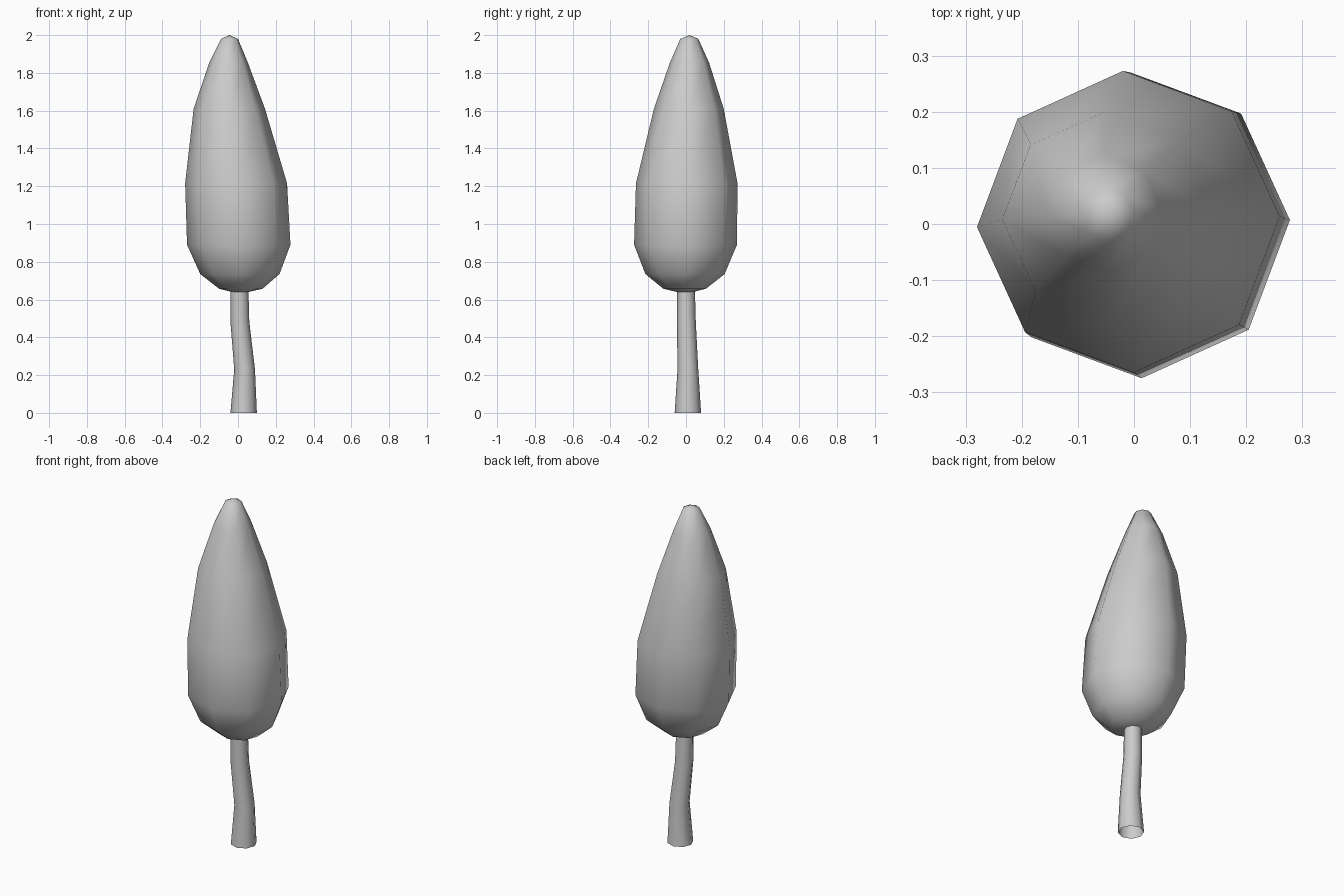
import bpy, bmesh, math

if "Cube" in bpy.data.objects:
    bpy.data.objects.remove(bpy.data.objects["Cube"])

SIDES = 8
TWIST = math.radians(2)


def loft(name, rings, bottom=None, top=None):
    """Skin eight-sided rings (x0, x1, y0, y1, z); optional pole points close the ends."""
    bm = bmesh.new()
    loops = []
    for x0, x1, y0, y1, z in rings:
        cx, cy, rx, ry = (x0 + x1) / 2, (y0 + y1) / 2, (x1 - x0) / 2, (y1 - y0) / 2
        angles = [TWIST + 2 * math.pi * i / SIDES for i in range(SIDES)]
        loops.append([bm.verts.new((cx + rx * math.cos(a), cy + ry * math.sin(a), z)) for a in angles])
    for a, b in zip(loops, loops[1:]):
        for i in range(SIDES):
            j = (i + 1) % SIDES
            bm.faces.new((a[i], a[j], b[j], b[i]))
    for pole, ring in ((bottom, loops[0]), (top, loops[-1])):
        if pole:
            v = bm.verts.new(pole)
            for i in range(SIDES):
                bm.faces.new((ring[i], ring[(i + 1) % SIDES], v))
    bmesh.ops.recalc_face_normals(bm, faces=bm.faces[:])
    for f in bm.faces:
        f.smooth = True
    mesh = bpy.data.meshes.new(name)
    bm.to_mesh(mesh)
    bm.free()
    obj = bpy.data.objects.new(name, mesh)
    bpy.context.collection.objects.link(obj)
    return obj


# Crown: tapered teardrop leaning slightly to the left at the tip
loft("crown", [
    (-0.10, 0.13, -0.12, 0.105, 0.657),
    (-0.20, 0.22, -0.215, 0.205, 0.735),
    (-0.27, 0.278, -0.275, 0.27, 0.89),
    (-0.28, 0.26, -0.265, 0.273, 1.215),
    (-0.235, 0.143, -0.17, 0.20, 1.61),
    (-0.152, 0.052, -0.085, 0.122, 1.855),
    (-0.09, 0.0, -0.03, 0.065, 1.98),
], bottom=(0.01, -0.005, 0.63), top=(-0.045, 0.02, 2.0))

# Trunk: crooked tube, open at the foot, running up into the crown
loft("trunk", [
    (-0.04, 0.10, -0.06, 0.08, 0.0),
    (-0.02, 0.09, -0.045, 0.065, 0.23),
    (-0.04, 0.06, -0.048, 0.052, 0.48),
    (-0.04, 0.055, -0.047, 0.047, 0.66),
])
